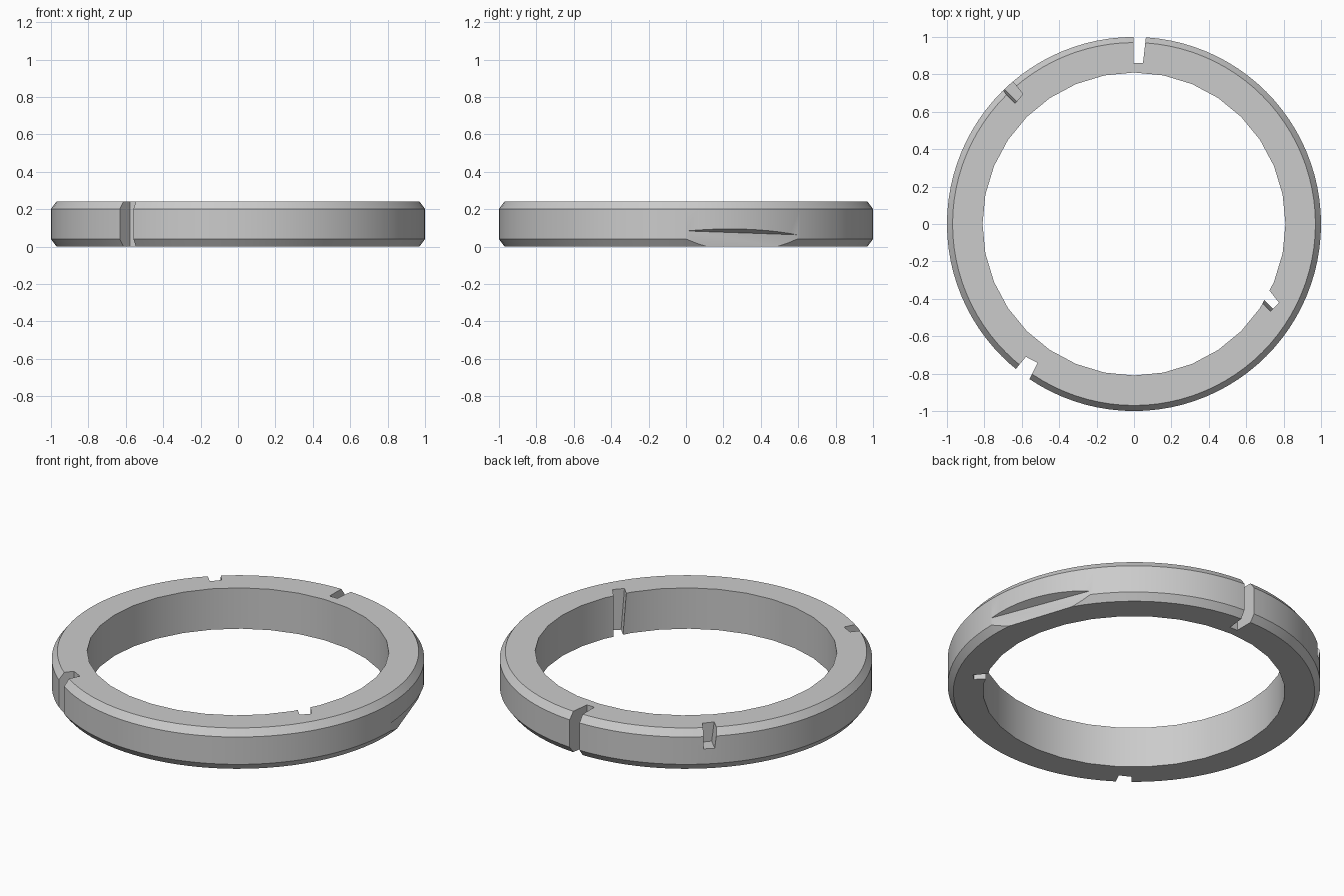
import bpy, bmesh
from math import cos, sin, pi, radians

if "Cube" in bpy.data.objects:
    bpy.data.objects.remove(bpy.data.objects["Cube"])

H = 0.242


def loft(name, rings, hidden=False):
    """Closed solid through a stack of equal-length point rings."""
    bm = bmesh.new()
    loops = [[bm.verts.new(p) for p in ring] for ring in rings]
    n = len(loops[0])
    for a, b in zip(loops, loops[1:]):
        for i in range(n):
            j = (i + 1) % n
            bm.faces.new((a[i], a[j], b[j], b[i]))
    bm.faces.new(loops[0][::-1])
    bm.faces.new(loops[-1])
    bmesh.ops.recalc_face_normals(bm, faces=bm.faces)
    mesh = bpy.data.meshes.new(name)
    bm.to_mesh(mesh)
    bm.free()
    obj = bpy.data.objects.new(name, mesh)
    bpy.context.collection.objects.link(obj)
    obj.hide_render = hidden
    return obj


def circle(r, z, n):
    return [(r * cos(2 * pi * i / n), r * sin(2 * pi * i / n), z) for i in range(n)]


def notch(name, top, bottom=None, z0=-0.05, z1=H + 0.05):
    bottom = bottom or top
    return loft(name, [[(x, y, z0) for x, y in bottom],
                       [(x, y, z1) for x, y in top]], True)


# Chamfered outer body
ring = loft("ring", [circle(r, z, 96) for r, z in
                     ((0.97, 0), (1, 0.04), (1, H - 0.04), (0.97, H))])

# Central bore
cutters = [loft("bore", [circle(0.81, -0.1, 32), circle(0.81, H + 0.1, 32)], True)]

# Outer through slots at the back and front left
cutters.append(notch("back_slot", [(-0.002, 0.86), (0.048, 0.86), (0.075, 1.1), (-0.002, 1.1)]))
cutters.append(notch("front_left_slot", [(-0.578, -0.71), (-0.516, -0.742),
                                         (-0.61, -0.93), (-0.71, -0.87)]))

# Shallow outer slot with one sloping side
cutters.append(notch("shallow_slot",
                     [(-0.64, 0.64), (-0.594, 0.695), (-0.70, 0.825), (-0.77, 0.77)],
                     [(-0.627, 0.655), (-0.594, 0.695), (-0.70, 0.825), (-0.757, 0.785)],
                     z0=0.13))

# Inner slot through the full height, tapering on one side
cutters.append(notch("inner_slot",
                     [(0.64, -0.25), (0.775, -0.42), (0.728, -0.47), (0.59, -0.33)],
                     [(0.64, -0.25), (0.775, -0.42), (0.745, -0.45), (0.61, -0.31)]))

# Flat cut low on the right side, with a slanting ledge above it
a = radians(18.3)


def place(r, t, z):
    return (r * cos(a) - t * sin(a), r * sin(a) + t * cos(a), z)


cutters.append(loft("flat_cut", [
    [place(0.95, t, -0.1), place(1.1, t, -0.1),
     place(1.1, t, zt + 0.06), place(0.95, t, zt)]
    for t, zt in ((-0.5, 0.09), (0.5, 0.057))], True))

# Carve the ring
bpy.context.view_layer.objects.active = ring
ring.select_set(True)
for c in cutters:
    m = ring.modifiers.new(c.name, 'BOOLEAN')
    m.operation = 'DIFFERENCE'
    m.solver = 'EXACT'
    m.object = c
    bpy.ops.object.modifier_apply(modifier=m.name)
for c in cutters:
    bpy.data.objects.remove(c, do_unlink=True)
bpy.ops.object.shade_smooth_by_angle(angle=radians(25))
